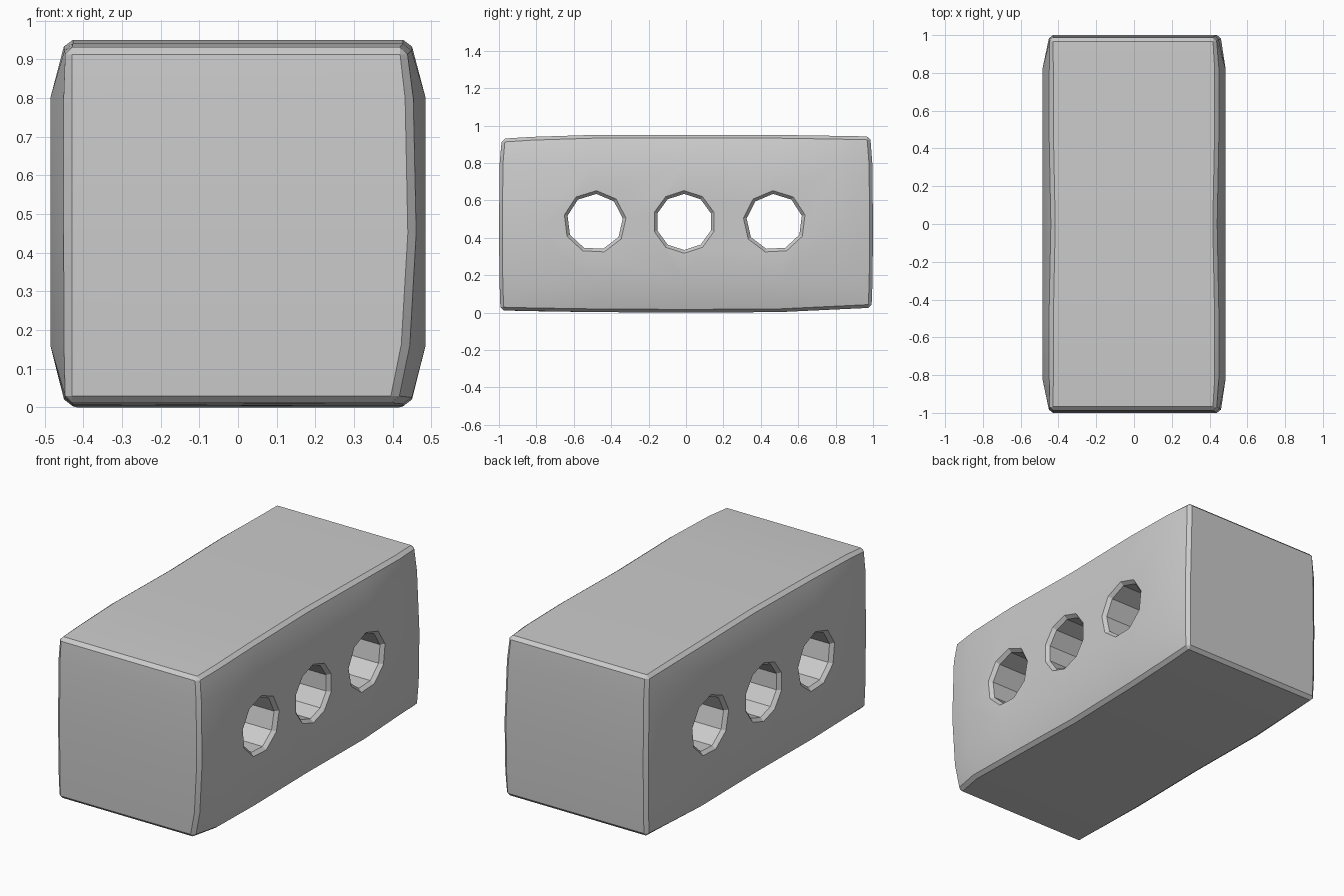
import bpy, bmesh
from math import cos, sin, pi, radians

if "Cube" in bpy.data.objects:
    bpy.data.objects.remove(bpy.data.objects["Cube"])

YS = [-1, -0.82, -0.5, 0, 0.5, 0.82, 1]
ZS = [0, 0.16, 0.45, 0.8, 0.95]
TOP = [0.93, 0.94, 0.95, 0.95, 0.95, 0.945, 0.942]
BOT = [0.012, 0.008, 0.003, 0.0, 0.003, 0.018, 0.026]
END_R = [0.41, 0.44, 0.457, 0.45, 0.435]    # profile of the right end edges


def point(side, i, j):
    """Point of the worn block: side is -1 or 1, i along y, j up z."""
    y, z = YS[i], ZS[j]
    if j == 0:
        z = BOT[i]
    elif j == 4:
        z = TOP[i]
    y_end, z_end = i in (0, 6), j in (0, 4)
    x = 0.485
    if y_end:
        x = END_R[j] if side > 0 else 0.447
        if i == 6 and side > 0:
            x = [0.45, 0.455, 0.457, 0.445, 0.435][j]
        y *= [0.992, 0.997, 1, 0.996, 0.985][j]
    elif z_end:
        x = 0.435 if i == 3 else 0.445
    return (side * x, y, z)


# Block shell with bulging sides
bm = bmesh.new()
v = {(s, i, j): bm.verts.new(point(s, i, j))
     for s in (-1, 1) for i in range(7) for j in range(5)}
for s in (-1, 1):
    for i in range(6):
        for j in range(4):
            bm.faces.new([v[s, i, j], v[s, i + 1, j], v[s, i + 1, j + 1], v[s, i, j + 1]])
for i in range(6):
    for j in (0, 4):
        bm.faces.new([v[-1, i, j], v[1, i, j], v[1, i + 1, j], v[-1, i + 1, j]])
for j in range(4):
    for i in (0, 6):
        bm.faces.new([v[-1, i, j], v[1, i, j], v[1, i, j + 1], v[-1, i, j + 1]])
bmesh.ops.recalc_face_normals(bm, faces=bm.faces)

# Narrow chamfer on the outer edges
sharp = [e for e in bm.edges if e.calc_face_angle() > radians(40)]
bmesh.ops.bevel(bm, geom=sharp, offset=0.018, segments=1, profile=0.5, affect='EDGES')
mesh = bpy.data.meshes.new("brick")
bm.to_mesh(mesh)
bm.free()
brick = bpy.data.objects.new("brick", mesh)
bpy.context.collection.objects.link(brick)


def hole_cutter(name, y, z, sides, turn):
    """Faceted rod along x, flared at both ends for the chamfered rim."""
    b = bmesh.new()
    profile = [(-0.505, 0.185), (-0.465, 0.15), (0.465, 0.15), (0.505, 0.185)]
    rings = [[b.verts.new((x, y + r * sin(turn + 2 * pi * k / sides),
                           z + r * cos(turn + 2 * pi * k / sides)))
              for k in range(sides)] for x, r in profile]
    for a, c in zip(rings, rings[1:]):
        for k in range(sides):
            n = (k + 1) % sides
            b.faces.new([a[k], a[n], c[n], c[k]])
    b.faces.new(rings[0])
    b.faces.new(rings[-1])
    bmesh.ops.recalc_face_normals(b, faces=b.faces)
    m = bpy.data.meshes.new(name)
    b.to_mesh(m)
    b.free()
    o = bpy.data.objects.new(name, m)
    bpy.context.collection.objects.link(o)
    o.hide_render = True
    return o


# Three holes through the sides
bpy.context.view_layer.objects.active = brick
brick.select_set(True)
for n, (y, sides, turn) in enumerate([(-0.487, 9, 0.05), (-0.01, 10, 0.0), (0.473, 9, -0.05)]):
    cutter = hole_cutter(f"hole_cutter_{n}", y, 0.485, sides, turn)
    mod = brick.modifiers.new("hole", 'BOOLEAN')
    mod.object = cutter
    mod.operation = 'DIFFERENCE'
    mod.solver = 'EXACT'
    bpy.ops.object.modifier_apply(modifier=mod.name)
    bpy.data.objects.remove(cutter)

bpy.ops.object.shade_smooth_by_angle(angle=radians(25))
